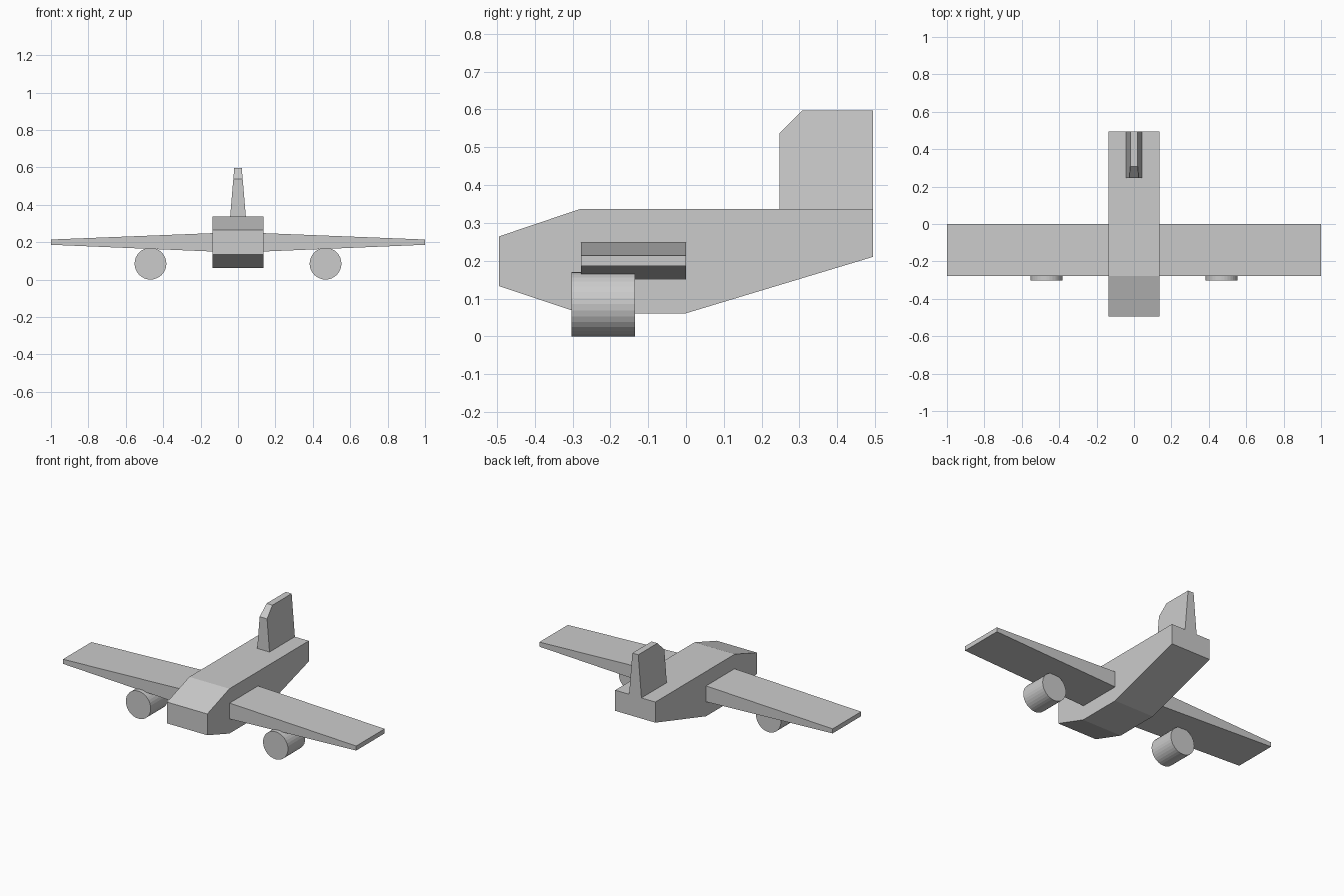
import bpy
import bmesh
from math import radians

if "Cube" in bpy.data.objects:
    bpy.data.objects.remove(bpy.data.objects["Cube"])


def loft(name, ring_a, ring_b):
    """Closed solid joining two matching outlines."""
    bm = bmesh.new()
    a = [bm.verts.new(p) for p in ring_a]
    b = [bm.verts.new(p) for p in ring_b]
    bm.faces.new(a)
    bm.faces.new(b)
    n = len(a)
    for i in range(n):
        j = (i + 1) % n
        bm.faces.new((a[i], a[j], b[j], b[i]))
    bmesh.ops.recalc_face_normals(bm, faces=bm.faces)
    mesh = bpy.data.meshes.new(name)
    bm.to_mesh(mesh)
    bm.free()
    obj = bpy.data.objects.new(name, mesh)
    bpy.context.collection.objects.link(obj)
    return obj


# Fuselage: side profile (y, z) extruded across the width
body = [(-0.495, 0.133), (-0.495, 0.264), (-0.279, 0.337), (0.494, 0.337),
        (0.494, 0.21), (0.0, 0.061), (-0.279, 0.061)]
loft("fuselage", [(-0.137, y, z) for y, z in body], [(0.137, y, z) for y, z in body])

# Tail fin: side profile that gets thinner towards the top
fin = [(0.247, 0.337), (0.247, 0.537), (0.307, 0.597), (0.494, 0.597), (0.494, 0.337)]


def fin_half_width(z):
    return 0.042 - 0.022 * (z - 0.337) / 0.26


loft("tail_fin", [(-fin_half_width(z), y, z) for y, z in fin],
     [(fin_half_width(z), y, z) for y, z in fin])


def wing_section(x, low, high):
    return [(x, -0.277, low), (x, 0.0, low), (x, 0.0, high), (x, -0.277, high)]


# Tapered wings with an engine drum under each
for side, s in (("left", -1), ("right", 1)):
    loft(side + "_wing", wing_section(s * 0.137, 0.15, 0.248),
         wing_section(s * 1.0, 0.186, 0.214))
    bpy.ops.mesh.primitive_cylinder_add(
        vertices=32, radius=0.085, depth=0.168,
        location=(s * 0.468, -0.219, 0.085), rotation=(radians(90), 0, 0))
    bpy.context.object.name = side + "_engine"
